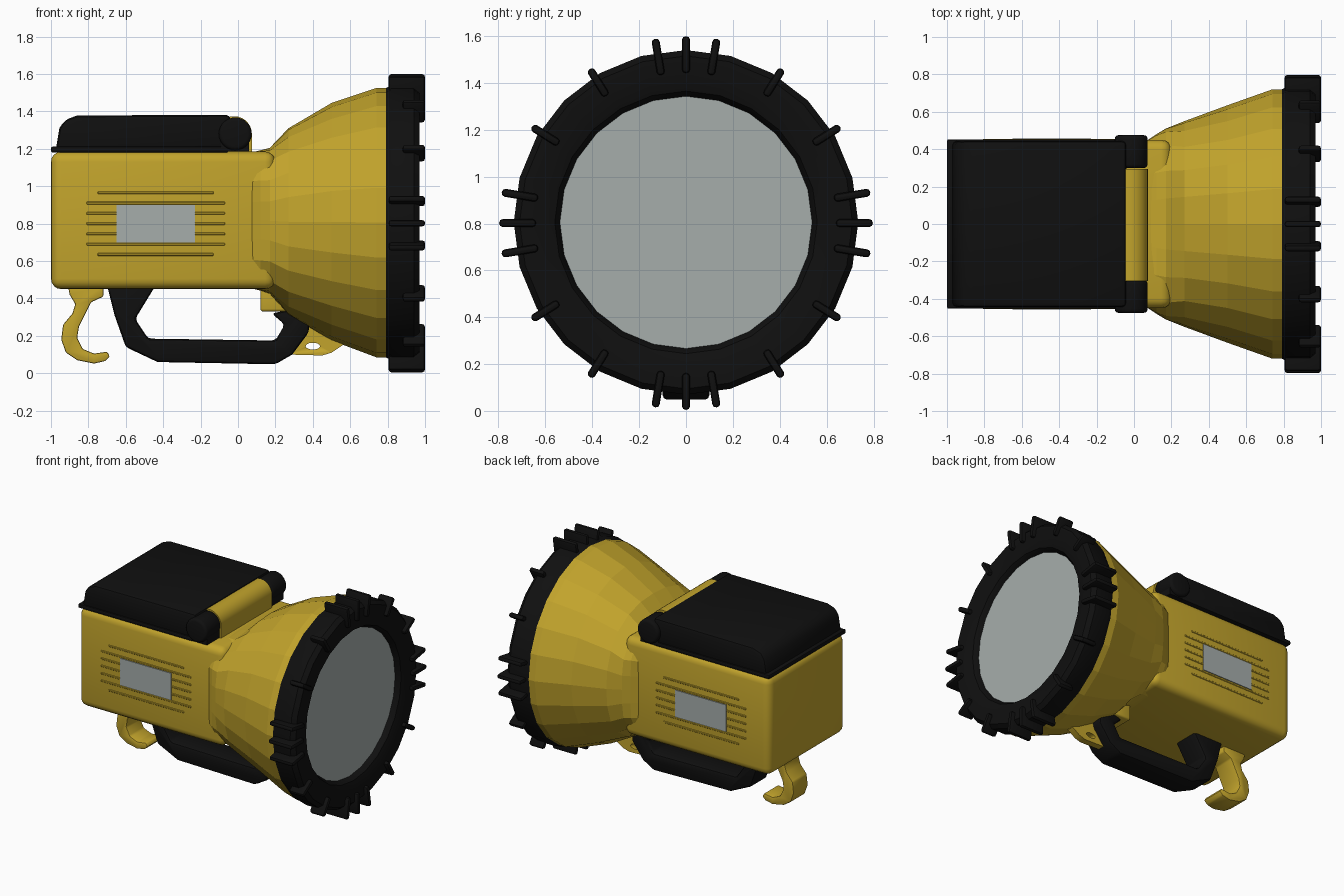
import bpy, bmesh, math
from mathutils import Matrix

if "Cube" in bpy.data.objects:
    bpy.data.objects.remove(bpy.data.objects["Cube"], do_unlink=True)


def material(name, rgb):
    m = bpy.data.materials.new(name)
    m.use_nodes = True
    m.diffuse_color = (*rgb, 1)
    m.node_tree.nodes["Principled BSDF"].inputs["Base Color"].default_value = (*rgb, 1)
    return m


YELLOW = material("yellow plastic", (0.54, 0.37, 0.025))
BLACK = material("black rubber", (0.005, 0.005, 0.005))
GREY = material("grey lens", (0.38, 0.42, 0.41))
AXIS_Z = 0.805


def finish(name, bm, mat, bevel=0, segments=3, smooth=True):
    bmesh.ops.recalc_face_normals(bm, faces=bm.faces)
    me = bpy.data.meshes.new(name)
    bm.to_mesh(me)
    bm.free()
    ob = bpy.data.objects.new(name, me)
    bpy.context.collection.objects.link(ob)
    me.materials.append(mat)
    bpy.ops.object.select_all(action="DESELECT")
    ob.select_set(True)
    bpy.context.view_layer.objects.active = ob
    if bevel:
        mod = ob.modifiers.new("rounding", "BEVEL")
        mod.width, mod.segments, mod.limit_method = bevel, segments, "ANGLE"
        bpy.ops.object.modifier_apply(modifier=mod.name)
    if smooth:
        bpy.ops.object.shade_smooth_by_angle(angle=math.radians(35))
    return ob


def box(name, x, y, z, mat, bevel=0, segments=3):
    bm = bmesh.new()
    bmesh.ops.create_cube(bm, size=1)
    for v in bm.verts:
        for i, (lo, hi) in enumerate((x, y, z)):
            v.co[i] = lo if v.co[i] < 0 else hi
    return finish(name, bm, mat, bevel, segments)


def extrusion(name, points, half_width, mat, bevel=0):
    """Side outline in x and z, pushed out along y."""
    bm = bmesh.new()
    face = bm.faces.new([bm.verts.new((x, -half_width, z)) for x, z in points])
    new = bmesh.ops.extrude_face_region(bm, geom=[face])["geom"]
    for v in new:
        if isinstance(v, bmesh.types.BMVert):
            v.co.y = half_width
    return finish(name, bm, mat, bevel, 2)


def rod(name, x, y, z, radius, mat, bevel=0):
    bm = bmesh.new()
    bmesh.ops.create_cone(bm, cap_ends=True, segments=28, radius1=radius, radius2=radius,
                          depth=y[1] - y[0],
                          matrix=Matrix.Translation((x, sum(y) / 2, z)) @ Matrix.Rotation(math.pi / 2, 4, "X"))
    return finish(name, bm, mat, bevel)


def loft(name, sections, mat, count=24, closed=False, smooth=False):
    """Rings along x: (x, half width, half height, centre z, squareness)."""
    bm = bmesh.new()
    rings = []
    for x, hy, hz, cz, n in sections:
        ring = []
        for i in range(count):
            a = math.tau * i / count
            c, s = math.cos(a), math.sin(a)
            r = (abs(c) ** n + abs(s) ** n) ** (-1 / n)
            ring.append(bm.verts.new((x, hy * r * c, cz + hz * r * s)))
        rings.append(ring)
    pairs = list(zip(rings, rings[1:]))
    if closed:
        pairs.append((rings[-1], rings[0]))
    else:
        bm.faces.new(rings[0])
        bm.faces.new(rings[-1])
    for k, (p, q) in enumerate(pairs):
        for i in range(count):
            j = (i + 1) % count
            bm.faces.new((p[i], p[j], q[j], q[i]))
    return finish(name, bm, mat, smooth=smooth)


# Battery housing and faceted reflector cone
box("housing", (-1, 0.2), (-0.45, 0.45), (0.45, 1.185), YELLOW, 0.055, 4)
loft("reflector_cone", [
    (0.06, 0.44, 0.36, 0.817, 7),
    (0.12, 0.48, 0.375, 0.817, 5),
    (0.17, 0.51, 0.39, 0.815, 3.6),
    (0.27, 0.55, 0.50, 0.81, 2.4),
    (0.50, 0.635, 0.635, 0.81, 2),
    (0.74, 0.72, 0.72, AXIS_Z, 2),
    (0.82, 0.72, 0.72, AXIS_Z, 2)], YELLOW)

# Rubber bezel and lens
bezel = [(0.79, 0.68), (0.79, 0.72), (0.82, 0.735), (0.94, 0.735), (0.97, 0.71),
         (0.97, 0.62), (0.95, 0.56), (0.91, 0.535), (0.88, 0.535)]
loft("bezel", [(x, r, r, AXIS_Z, 2) for x, r in bezel], BLACK, closed=True, smooth=True)
loft("lens", [(x, 0.545, 0.545, AXIS_Z, 2) for x in (0.88, 0.915)], GREY)

# Grip lugs around the bezel: clusters of three, with slim ones between
for quarter in range(4):
    for offset in (-9.5, 0, 9.5, 32, 58):
        slim = offset > 20
        start = 0.88 if slim else 0.805
        lug = box("slim_lug" if slim else "grip_lug", (start, 1.0), (-0.017, 0.017),
                  (0.64, 0.775 if slim else 0.797), BLACK, 0.015, 2)
        lug.data.transform(Matrix.Translation((0, 0, AXIS_Z - 0.003)) @
                           Matrix.Rotation(math.radians(90 * quarter + offset), 4, "X"))

# Lid with its rim and hinge
extrusion("lid", [(-0.975, 1.19), (-0.955, 1.31), (-0.925, 1.355), (-0.86, 1.378),
                  (-0.04, 1.382), (-0.04, 1.19)], 0.445, BLACK, 0.025)
box("lid_rim", (-1, -0.05), (-0.453, 0.453), (1.18, 1.212), BLACK, 0.01, 2)
rod("hinge_barrel", -0.02, (-0.305, 0.295), 1.28, 0.094, YELLOW)
box("hinge_base", (-0.05, 0.074), (-0.305, 0.295), (1.16, 1.28), YELLOW)
for side in (-1, 1):
    rod("hinge_knuckle", -0.015, sorted((side * 0.30, side * 0.475)), 1.28, 0.088, BLACK, 0.02)
    box("knuckle_base", (-0.09, 0.06), sorted((side * 0.30, side * 0.45)), (1.185, 1.26), BLACK)

# Carrying handle
extrusion("handle", [(-0.70, 0.47), (-0.66, 0.31), (-0.60, 0.14), (-0.43, 0.06), (0.20, 0.048),
                     (0.29, 0.10), (0.38, 0.22), (0.38, 0.36), (0.18, 0.32), (0.25, 0.26),
                     (0.20, 0.175), (-0.48, 0.185), (-0.55, 0.29), (-0.44, 0.47)],
          0.1, BLACK, 0.02)
box("handle_mount", (0.12, 0.26), (-0.11, 0.11), (0.33, 0.5), YELLOW, 0.015)

# Rear hook
extrusion("rear_hook", [(-0.91, 0.47), (-0.90, 0.42), (-0.87, 0.37), (-0.885, 0.32), (-0.935, 0.26),
                        (-0.945, 0.18), (-0.92, 0.11), (-0.86, 0.07), (-0.77, 0.052), (-0.71, 0.065),
                        (-0.685, 0.09), (-0.70, 0.115), (-0.77, 0.105), (-0.83, 0.13), (-0.86, 0.19),
                        (-0.85, 0.25), (-0.81, 0.33), (-0.785, 0.38), (-0.72, 0.41), (-0.72, 0.47)],
          0.085, YELLOW, 0.008)

# Strap tab with an eyelet cut through it
tab = extrusion("strap_tab", [(0.25, 0.35), (0.27, 0.10), (0.45, 0.095), (0.50, 0.11),
                              (0.56, 0.15), (0.58, 0.3)], 0.025, YELLOW)
cutter = rod("eyelet_cutter", 0, (-0.1, 0.1), 0, 1, YELLOW)
cutter.data.transform(Matrix.Translation((0.40, 0, 0.145)) @ Matrix.Diagonal((0.038, 1, 0.018, 1)))
mod = tab.modifiers.new("eyelet", "BOOLEAN")
mod.operation, mod.object, mod.solver = "DIFFERENCE", cutter, "EXACT"
bpy.context.view_layer.objects.active = tab
bpy.ops.object.modifier_apply(modifier=mod.name)
bpy.data.objects.remove(cutter, do_unlink=True)

# Side labels framed by slim ribs
for side in (-1, 1):
    box("side_label", (-0.65, -0.23), sorted((side * 0.446, side * 0.456)), (0.70, 0.90), GREY)
    for i in range(7):
        reach = 0.31 if i in (0, 6) else 0.37
        z = 0.635 + 0.055 * i
        box("side_rib", (-0.44 - reach, -0.44 + reach), sorted((side * 0.44, side * 0.4535)),
            (z - 0.007, z + 0.007), YELLOW, 0.003, 1)
